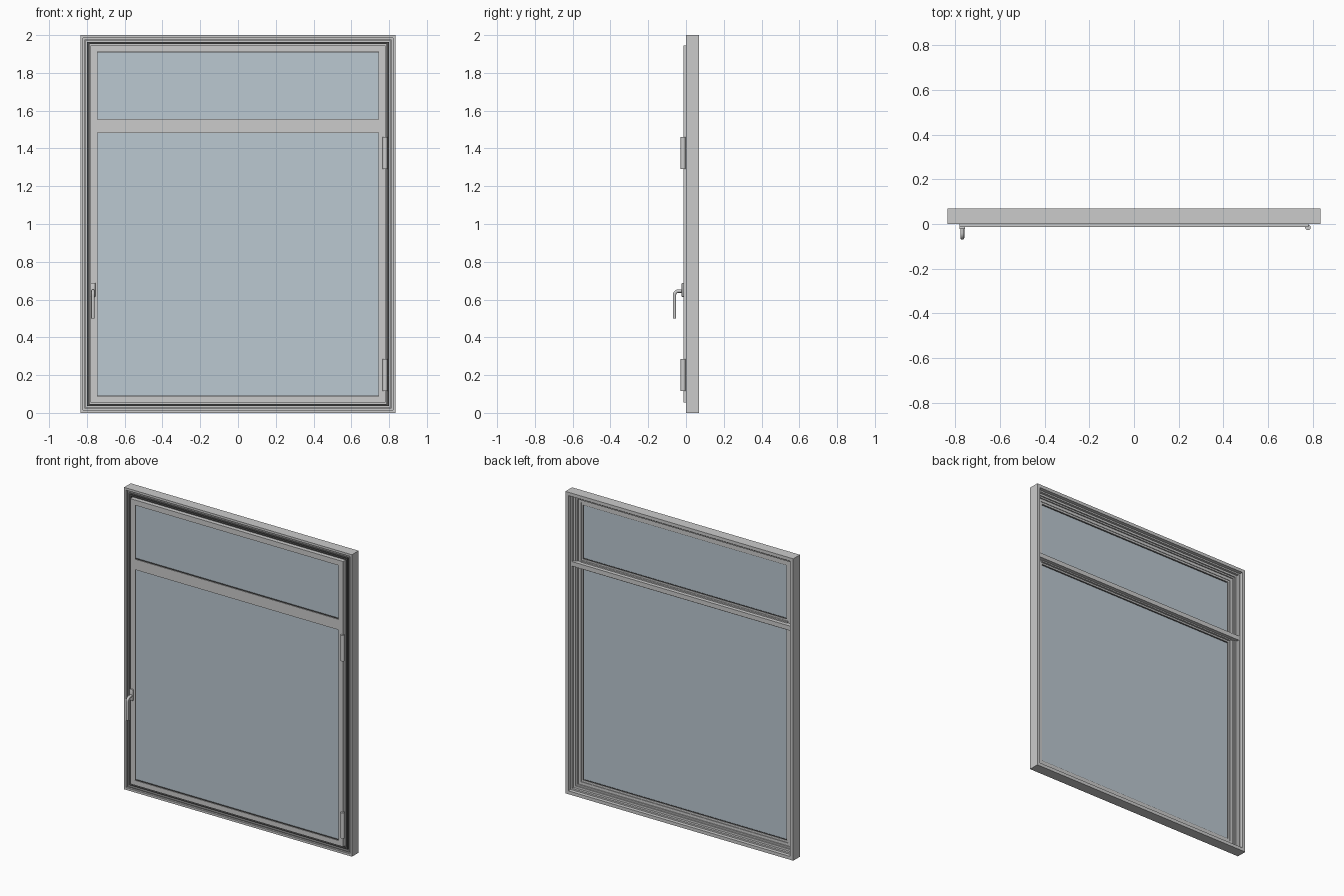
import bpy, bmesh, math
from mathutils import Vector

if "Cube" in bpy.data.objects:
    bpy.data.objects.remove(bpy.data.objects["Cube"])

W, H = 0.835, 2.0   # half width, height


def material(name, col):
    m = bpy.data.materials.new(name)
    m.diffuse_color = col
    m.use_nodes = True
    m.node_tree.nodes["Principled BSDF"].inputs["Base Color"].default_value = m.diffuse_color
    return m


GLASS = material("glass_tint", (0.50, 0.58, 0.64, 1))
DARK = material("seal_dark", (0.08, 0.08, 0.08, 1))


def finish(name, bm, mat=None, smooth=False):
    bmesh.ops.recalc_face_normals(bm, faces=bm.faces)
    me = bpy.data.meshes.new(name)
    bm.to_mesh(me)
    bm.free()
    ob = bpy.data.objects.new(name, me)
    bpy.context.collection.objects.link(ob)
    if mat:
        me.materials.append(mat)
    if smooth:
        bpy.context.view_layer.objects.active = ob
        ob.select_set(True)
        bpy.ops.object.shade_smooth_by_angle()
        ob.select_set(False)
    return ob


def skin(bm, rings, loop=False):
    n = len(rings[0])
    for k in range(len(rings) if loop else len(rings) - 1):
        a, b = rings[k], rings[(k + 1) % len(rings)]
        for i in range(n):
            j = (i + 1) % n
            bm.faces.new((a[i], a[j], b[j], b[i]))
    if not loop:
        bm.faces.new(rings[0])
        bm.faces.new(rings[-1])


# mitred rectangular ring: profile points are (inset, y)
def ring(name, x, z0, z1, profile, mat=None):
    bm = bmesh.new()
    rings = [[bm.verts.new((sx * (x - d), y, z0 + d if sz < 0 else z1 - d)) for d, y in profile]
             for sx, sz in ((-1, -1), (1, -1), (1, 1), (-1, 1))]
    skin(bm, rings, True)
    return finish(name, bm, mat)


# straight bar along x: profile points are (y, z)
def bar(name, x, profile, mat=None):
    bm = bmesh.new()
    skin(bm, [[bm.verts.new((s * x, y, z)) for y, z in profile] for s in (-1, 1)])
    return finish(name, bm, mat)


def box(name, x0, x1, y0, y1, z0, z1, bevel=0, mat=None):
    bm = bmesh.new()
    bmesh.ops.create_cube(bm, size=1)
    for v in bm.verts:
        v.co = ((x0 + x1) / 2 + v.co.x * (x1 - x0), (y0 + y1) / 2 + v.co.y * (y1 - y0),
                (z0 + z1) / 2 + v.co.z * (z1 - z0))
    if bevel:
        bmesh.ops.bevel(bm, geom=bm.edges[:], offset=bevel, segments=2, affect='EDGES', profile=0.5)
    return finish(name, bm, mat, bevel > 0)


# outer frame with front groove and stepped rear recess
ring("outer_frame", W, 0, H, [
    (0, 0), (0.015, 0), (0.015, 0.012), (0.022, 0.012), (0.022, 0.004), (0.028, 0.004),
    (0.028, 0.014), (0.056, 0.014), (0.056, 0.022), (0.046, 0.022), (0.046, 0.03),
    (0.032, 0.03), (0.032, 0.046), (0.022, 0.046), (0.022, 0.07), (0, 0.07)])

# seal between the frame and the sash
ring("frame_seal", W - 0.036, 0.036, H - 0.036,
     [(0, 0.004), (0.012, 0.004), (0.012, 0.014), (0, 0.014)], DARK)

# sash, with a small lip holding the glass
ring("sash", W - 0.055, 0.055, H - 0.055,
     [(0, -0.013), (0.033, -0.013), (0.033, 0.01), (0.02, 0.01), (0.02, 0.014), (0, 0.014)])

# transom with narrower stepped rear
bar("transom", W - 0.08, [
    (-0.013, 1.485), (-0.013, 1.553), (0.01, 1.553), (0.01, 1.542), (0.022, 1.542),
    (0.022, 1.534), (0.046, 1.534), (0.046, 1.504), (0.022, 1.504), (0.022, 1.496),
    (0.01, 1.496), (0.01, 1.485)])
bar("transom_rear", W - 0.03, [(0.016, 1.534), (0.046, 1.534), (0.046, 1.504), (0.016, 1.504)])

# glass panes and their gaskets
for part, z0, z1 in (("lower", 0.088, 1.485), ("upper", 1.553, 1.912)):
    box(part + "_glass", -0.746, 0.746, -0.004, 0.004, z0, z1, 0, GLASS)
    ring(part + "_gasket", 0.748, z0 - 0.001, z1 + 0.001,
         [(0, -0.009), (0.005, -0.009), (0.005, 0.007), (0, 0.007)], DARK)

# hinges
for part, z in (("lower", 0.2), ("upper", 1.375)):
    bm = bmesh.new()
    bmesh.ops.create_cone(bm, cap_ends=True, segments=24, radius1=0.0125, radius2=0.0125, depth=0.17)
    bmesh.ops.translate(bm, verts=bm.verts, vec=(0.778, -0.0155, z))
    finish(part + "_hinge", bm, None, True)

# handle plate and bent lever
HX = -0.768
box("handle_plate", HX - 0.013, HX + 0.013, -0.023, -0.012, 0.614, 0.688, 0.003)
path = [(-0.018, 0.645), (-0.04, 0.645)]
path += [(-0.04 - 0.021 * math.sin(a), 0.624 + 0.021 * math.cos(a))
         for a in (math.radians(15 * k) for k in range(1, 7))] + [(-0.061, 0.5)]
bm = bmesh.new()
rings = []
for i, p in enumerate(path):
    a, b = path[max(i - 1, 0)], path[min(i + 1, len(path) - 1)]
    t = Vector((b[0] - a[0], b[1] - a[1])).normalized()
    rings.append([bm.verts.new((HX + 0.009 * math.cos(u), p[0] - t.y * 0.009 * math.sin(u),
                                p[1] + t.x * 0.009 * math.sin(u)))
                  for u in (math.tau * k / 16 for k in range(16))])
skin(bm, rings)
finish("handle_lever", bm, None, True)
